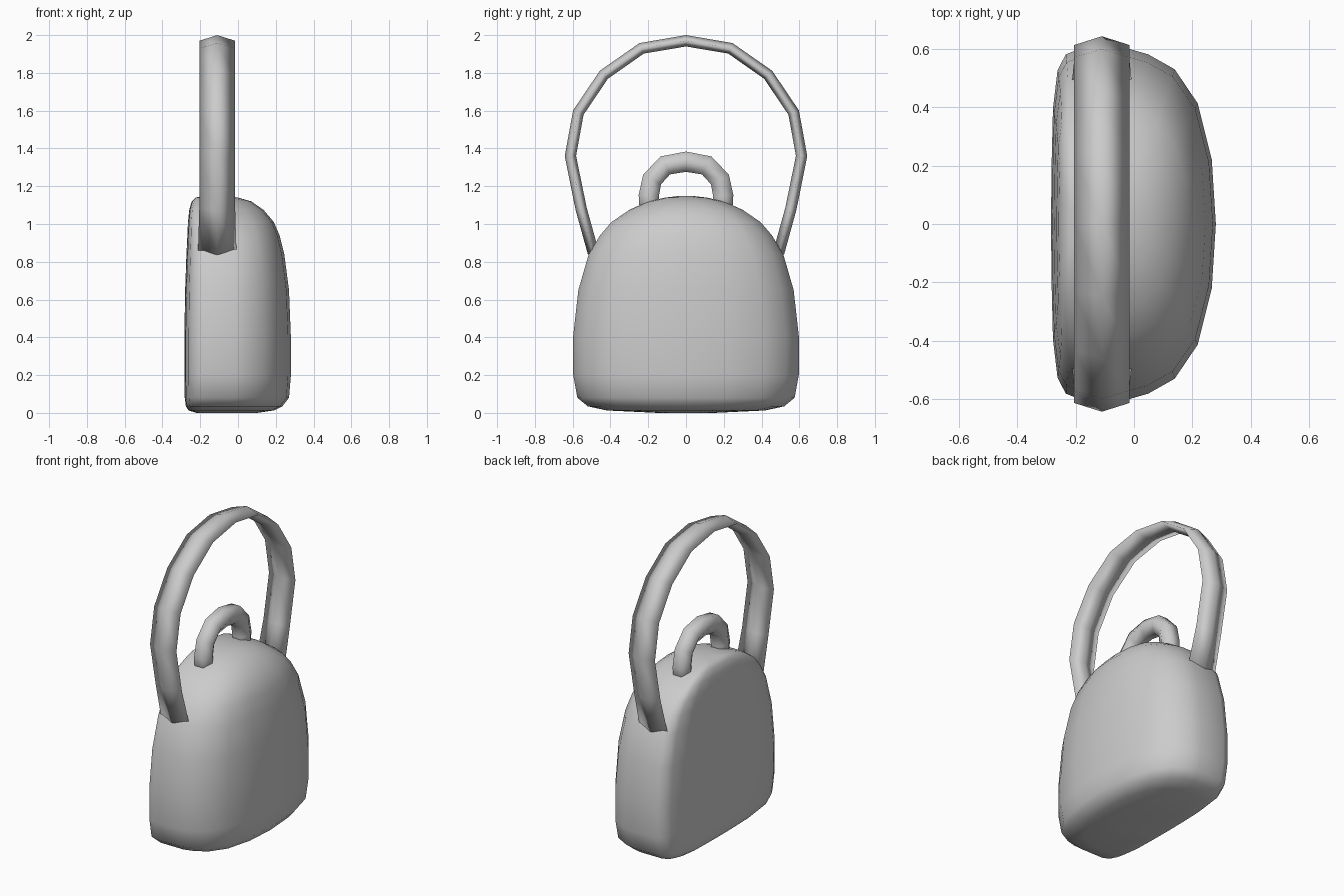
import bpy
import math
from mathutils import Vector

if "Cube" in bpy.data.objects:
    bpy.data.objects.remove(bpy.data.objects["Cube"])


def make_object(name, rings):
    """Skin a list of equal-sized closed rings and cap both ends."""
    n = len(rings[0])
    verts = [p for ring in rings for p in ring]
    faces = []
    for r in range(len(rings) - 1):
        for i in range(n):
            j = (i + 1) % n
            faces.append((r * n + i, r * n + j, (r + 1) * n + j, (r + 1) * n + i))
    faces.append(tuple(reversed(range(n))))
    faces.append(tuple(range(len(verts) - n, len(verts))))
    mesh = bpy.data.meshes.new(name)
    mesh.from_pydata(verts, [], faces)
    mesh.update()
    obj = bpy.data.objects.new(name, mesh)
    bpy.context.collection.objects.link(obj)
    bpy.ops.object.select_all(action='DESELECT')
    obj.select_set(True)
    bpy.context.view_layer.objects.active = obj
    bpy.ops.object.mode_set(mode='EDIT')
    bpy.ops.mesh.select_all(action='SELECT')
    bpy.ops.mesh.normals_make_consistent(inside=False)
    bpy.ops.object.mode_set(mode='OBJECT')
    bpy.ops.object.shade_smooth()
    return obj


def sweep_arch(name, half_path, x, half_widths, half_thick, sides):
    """Sweep an elliptical section along an arch in the y-z plane, mirrored in y."""
    path = [(-y, z) for y, z in reversed(half_path[1:])] + half_path
    widths = half_widths[:0:-1] + half_widths
    pts = [Vector(p) for p in path]
    rings = []
    for k, p in enumerate(pts):
        t = (pts[min(k + 1, len(pts) - 1)] - pts[max(k - 1, 0)]).normalized()
        normal = Vector((-t.y, t.x))
        ring = []
        for i in range(sides):
            a = 2 * math.pi * i / sides
            q = p + normal * (half_thick * math.sin(a))
            ring.append((x + widths[k] * math.cos(a), q.x, q.y))
        rings.append(ring)
    return make_object(name, rings)


# Bag body: plan outline from flat back (t=0) to domed front (t=1)
half_plan = [(0, 0), (0.35, 0.004), (0.66, 0.012), (0.88, 0.04), (0.97, 0.09),
             (1, 0.17), (1, 0.34), (1, 0.48), (0.97, 0.59), (0.885, 0.75),
             (0.69, 0.89), (0.37, 0.975), (0, 1)]
plan = half_plan + [(-w, t) for w, t in half_plan[-2:0:-1]]

# Height, half width, back x, front x
levels = [(0.0, 0.15, -0.22, 0.10), (0.013, 0.42, -0.262, 0.19),
          (0.035, 0.52, -0.276, 0.235), (0.08, 0.575, -0.282, 0.27),
          (0.2, 0.597, -0.284, 0.28), (0.4, 0.598, -0.284, 0.28),
          (0.65, 0.57, -0.28, 0.27), (0.84, 0.515, -0.273, 0.245),
          (0.94, 0.455, -0.268, 0.22), (1.01, 0.395, -0.265, 0.19),
          (1.075, 0.30, -0.258, 0.135), (1.12, 0.20, -0.245, 0.07),
          (1.14, 0.11, -0.225, 0.0), (1.148, 0.04, -0.18, -0.06)]
make_object("bag_body", [[(xb + t * (xf - xb), w * hw, z) for w, t in plan]
                         for z, hw, xb, xf in levels])

# Large carrying strap: wide, thin diamond section, flared at the feet
sweep_arch("shoulder_strap",
           [(0, 1.97), (0.235, 1.93), (0.435, 1.79), (0.57, 1.59),
            (0.612, 1.36), (0.555, 1.08), (0.49, 0.845)],
           -0.11, [0.095] * 6 + [0.102], 0.03, 4)

# Small grab handle
sweep_arch("grab_handle",
           [(0, 1.33), (0.11, 1.31), (0.18, 1.235), (0.197, 1.15), (0.19, 1.04)],
           -0.11, [0.062] * 5, 0.062, 6)
